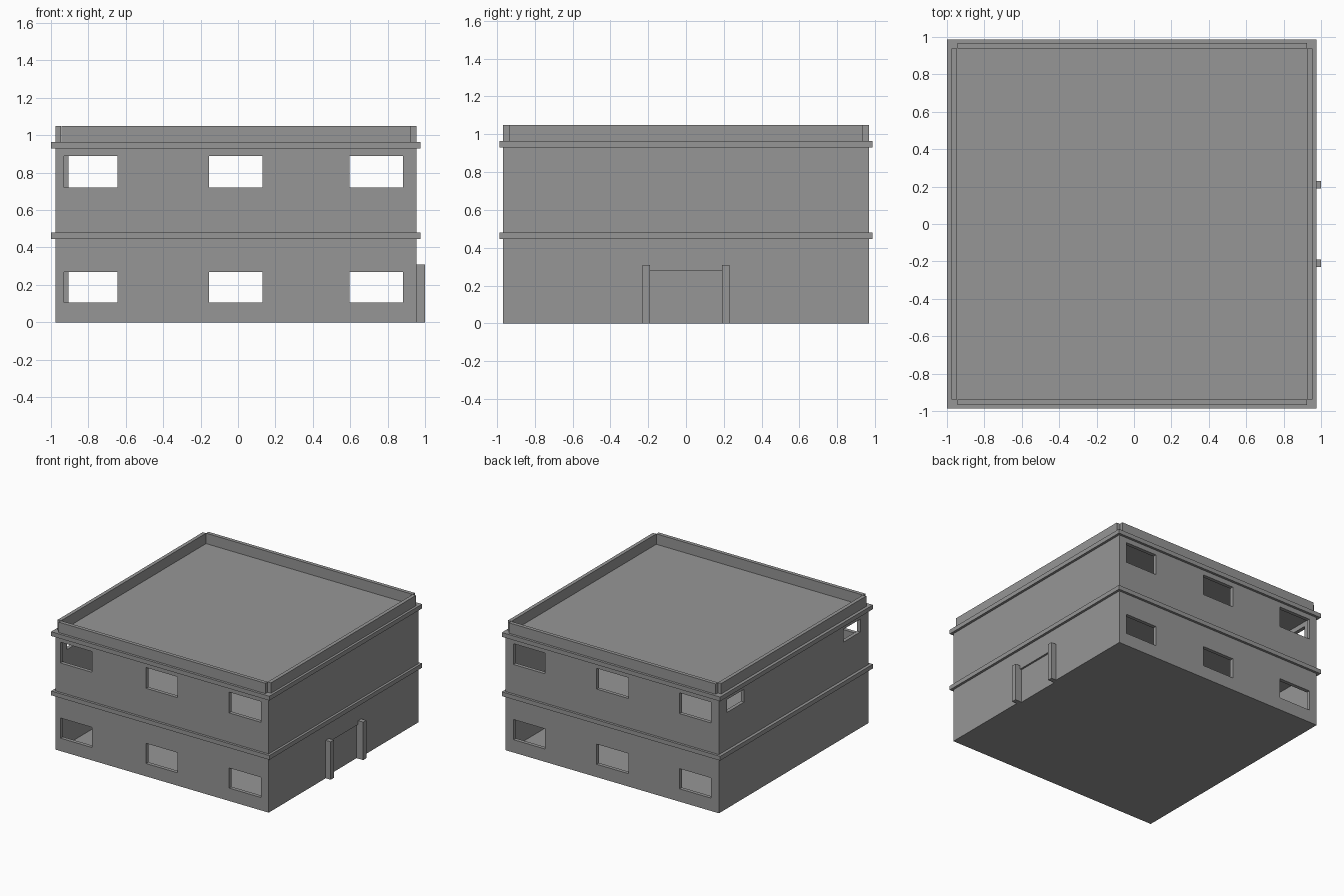
import bpy
import bmesh
from mathutils import Vector

cube = bpy.data.objects.get("Cube")
if cube:
    bpy.data.objects.remove(cube, do_unlink=True)

GREY = (0.305, 0.305, 0.305, 1.0)
concrete = bpy.data.materials.new("grey_concrete")
concrete.use_nodes = True
concrete.diffuse_color = GREY
concrete.node_tree.nodes["Principled BSDF"].inputs["Base Color"].default_value = GREY

# Outer wall planes, wall thickness and storey heights
X0, X1, Y = -0.975, 0.955, 0.967
T, LEDGE = 0.03, 0.02
MID, MID_TOP, ROOF, ROOF_TOP, TOP = 0.445, 0.48, 0.93, 0.965, 1.05


def boxes(name, spans):
    """One object made of boxes, each given as (low corner, high corner)."""
    bm = bmesh.new()
    for low, high in spans:
        low, high = Vector(low), Vector(high)
        made = bmesh.ops.create_cube(bm, size=1)["verts"]
        bmesh.ops.scale(bm, vec=high - low, verts=made)
        bmesh.ops.translate(bm, vec=(low + high) / 2, verts=made)
    mesh = bpy.data.meshes.new(name)
    bm.to_mesh(mesh)
    bm.free()
    mesh.materials.append(concrete)
    obj = bpy.data.objects.new(name, mesh)
    bpy.context.collection.objects.link(obj)
    return obj


def cut(target, spans):
    """Carve each box out of the target."""
    for span in spans:
        cutter = boxes("cutter", [span])
        cutter.hide_render = True
        mod = target.modifiers.new("opening", "BOOLEAN")
        mod.operation, mod.solver, mod.object = "DIFFERENCE", "EXACT", cutter
        bpy.context.view_layer.objects.active = target
        bpy.ops.object.modifier_apply(modifier=mod.name)
        bpy.data.objects.remove(cutter, do_unlink=True)


def windows(sill, head):
    """Window openings along the front and back walls."""
    front, back, width = (-0.93, -0.155, 0.597), (-0.905, -0.155, 0.597), 0.286
    spans = []
    for starts, side in ((front, -Y), (back, Y)):
        for x in starts:
            spans.append(((x, side - 0.05, sill), (x + width, side + 0.05, head)))
    return spans


# Ground storey: hollow shell with a thin floor, windows and a shallow door recess
ground = boxes("ground_storey_walls", [((X0, -Y, 0), (X1, Y, MID))])
cut(ground, [((X0 + T, T - Y, 0.01), (X1 - T, Y - T, MID + 0.05))])
cut(ground, windows(0.105, 0.27))
cut(ground, [((X1 - 0.015, -0.19, -0.05), (X1 + 0.05, 0.19, 0.28))])

# Upper storey: open tube with windows, plus two small high windows on the blank side
upper = boxes("upper_storey_walls", [((X0, -Y, MID_TOP), (X1, Y, ROOF))])
cut(upper, [((X0 + T, T - Y, MID), (X1 - T, Y - T, ROOF + 0.05))])
cut(upper, windows(0.72, 0.89))
cut(upper, [((X0 - 0.05, y, 0.785), (X0 + 0.05, y + 0.22, 0.89)) for y in (-0.86, 0.64)])

# Projecting floor and roof slabs
for name, low, high in (("floor_slab", MID, MID_TOP), ("roof_slab", ROOF, ROOF_TOP)):
    boxes(name, [((X0 - LEDGE - 0.005, -Y - LEDGE, low), (X1 + LEDGE, Y + LEDGE, high))])

# Parapet strips, leaving a small notch at every corner
boxes("parapet", [
    ((X0 + T, -Y, ROOF_TOP), (X1 - T, T - Y, TOP)),
    ((X0 + T, Y - T, ROOF_TOP), (X1 - T, Y, TOP)),
    ((X0, T - Y, ROOF_TOP), (X0 + T, Y - T, TOP)),
    ((X1 - T, T - Y, ROOF_TOP), (X1, Y - T, TOP)),
])

# Posts either side of the door
for name, y in (("front_door_post", -0.23), ("back_door_post", 0.19)):
    boxes(name, [((X1, y, 0), (1.0, y + 0.04, 0.31))])
